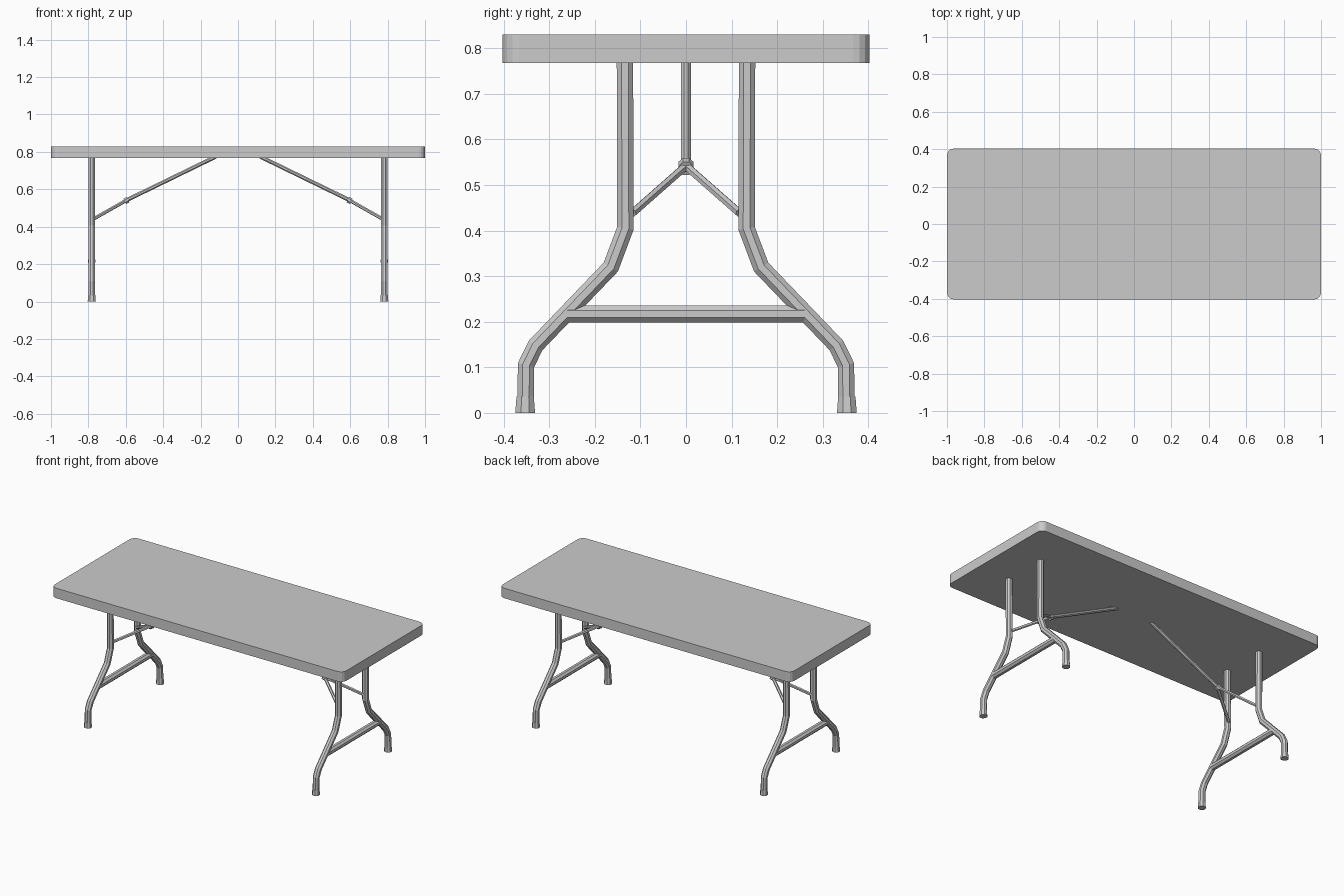
import bpy, bmesh, math
from mathutils import Vector

if "Cube" in bpy.data.objects:
    bpy.data.objects.remove(bpy.data.objects["Cube"])


def finish(bm, name):
    bmesh.ops.recalc_face_normals(bm, faces=bm.faces)
    me = bpy.data.meshes.new(name)
    bm.to_mesh(me)
    bm.free()
    ob = bpy.data.objects.new(name, me)
    bpy.context.collection.objects.link(ob)
    return ob


def tube(name, path, radii, sides=8):
    """Sweep a round section along a planar path with mitred bends."""
    pts = [Vector(p) for p in path]
    if isinstance(radii, float):
        radii = [radii] * len(pts)
    dirs = [(b - a).normalized() for a, b in zip(pts, pts[1:])]
    # constant side axis, perpendicular to the plane of the path
    axis = Vector((1, 0, 0)) if all(abs(d.x) < 1e-4 for d in dirs) \
        else dirs[0].cross(Vector((0, 0, 1))).normalized()
    bm = bmesh.new()
    rings = []
    for i, (p, r) in enumerate(zip(pts, radii)):
        d0, d1 = dirs[max(i - 1, 0)], dirs[min(i, len(dirs) - 1)]
        t = (d0 + d1).normalized()
        n = t.cross(axis).normalized() / t.dot(d1)
        ring = []
        for k in range(sides):
            a = 2 * math.pi * (k + 0.5) / sides
            ring.append(bm.verts.new(p + r * (math.cos(a) * axis + math.sin(a) * n)))
        rings.append(ring)
    for a, b in zip(rings, rings[1:]):
        for k in range(sides):
            m = (k + 1) % sides
            bm.faces.new((a[k], a[m], b[m], b[k]))
    bm.faces.new(rings[0])
    bm.faces.new(rings[-1])
    return finish(bm, name)


# Table top: slab with rounded vertical corners
bm = bmesh.new()
bmesh.ops.create_cube(bm, size=1)
for v in bm.verts:
    v.co = (v.co.x * 2, v.co.y * 0.806, 0.799 + v.co.z * 0.062)
upright = [e for e in bm.edges if abs(e.verts[0].co.z - e.verts[1].co.z) > 0.01]
bmesh.ops.bevel(bm, geom=upright, offset=0.036, segments=4, profile=0.5, affect='EDGES')
finish(bm, "table_top")

LEG_X = 0.782
LEG = [(0.134, 0.775), (0.133, 0.405), (0.165, 0.32), (0.33, 0.148),
       (0.351, 0.105), (0.352, 0.005)]

for sx, end in ((-1, "left"), (1, "right")):
    x = sx * LEG_X
    for sy, side in ((-1, "front"), (1, "back")):
        tag = f"{end}_{side}"
        # Bent leg and foot cap
        tube("leg_" + tag, [(x, sy * y, z) for y, z in LEG], 0.0195)
        tube("foot_" + tag, [(x, sy * 0.353, 0), (x, sy * 0.353, 0.036)], [0.0235, 0.0205])
        # Diagonal rod of the fork
        tube("fork_" + tag, [(x - sx * 0.005, sy * 0.117, 0.439), (sx * 0.595, 0, 0.542)], 0.0095, 6)
    # Lower crossbar between the legs
    tube("crossbar_" + end, [(x, -0.26, 0.217), (x, 0.26, 0.217)], 0.0205)
    # Folding brace up to the underside, with its collar
    tube("brace_" + end, [(sx * 0.60, 0, 0.54), (sx * 0.12, 0, 0.774)], 0.0115)
    tube("collar_" + end, [(sx * 0.606, 0, 0.536), (sx * 0.588, 0, 0.545)], 0.0175)
